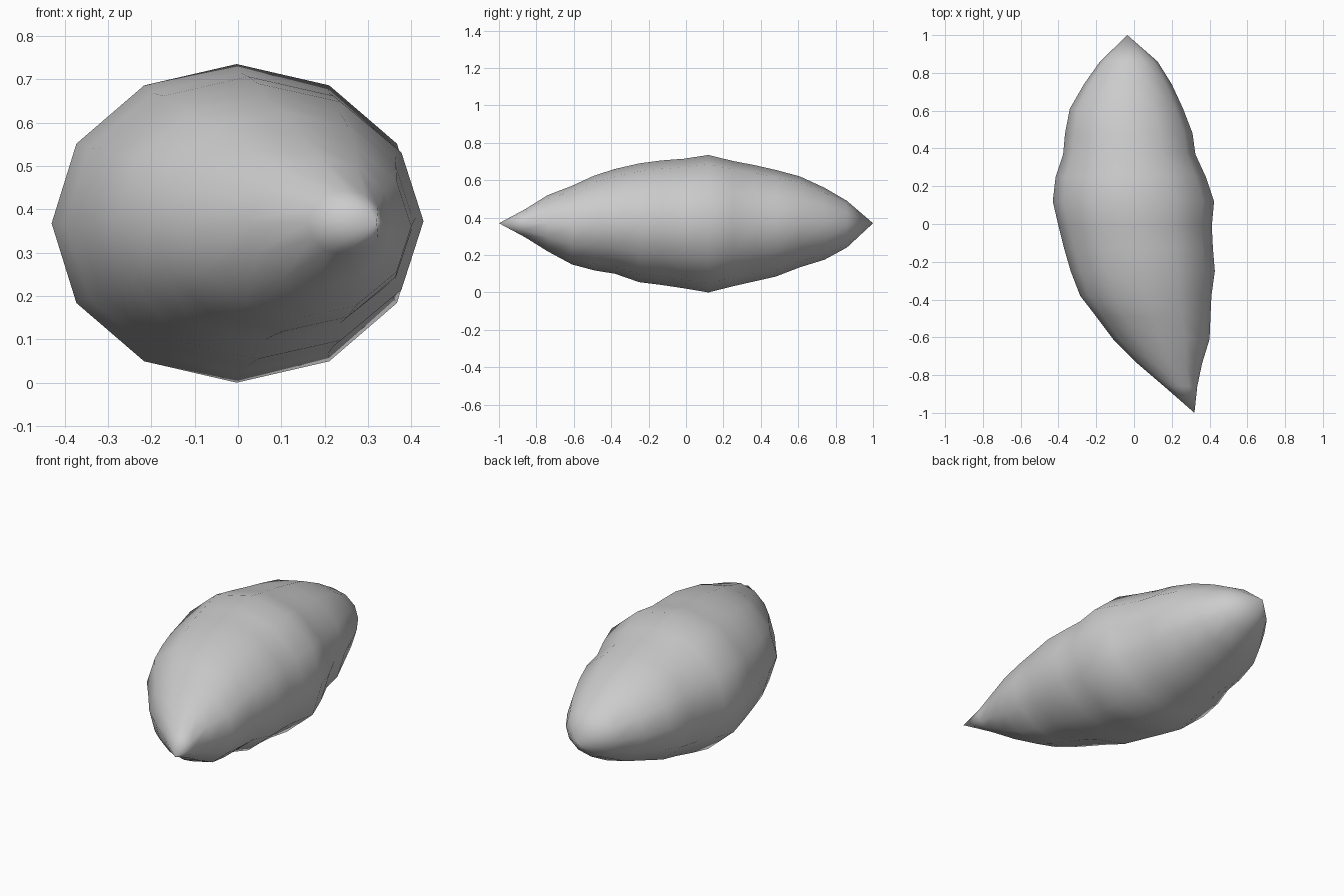
import bpy, bmesh, math

if "Cube" in bpy.data.objects:
    bpy.data.objects.remove(bpy.data.objects["Cube"])

# Cross-sections along the length: y, left x, right x, bottom z, top z
SECTIONS = [
    (-0.86, 0.16, 0.335, 0.295, 0.445),
    (-0.74, 0.02, 0.36, 0.22, 0.52),
    (-0.61, -0.11, 0.40, 0.15, 0.57),
    (-0.49, -0.20, 0.405, 0.118, 0.625),
    (-0.38, -0.285, 0.41, 0.10, 0.66),
    (-0.25, -0.335, 0.428, 0.055, 0.69),
    (-0.13, -0.37, 0.418, 0.04, 0.706),
    (-0.01, -0.40, 0.412, 0.022, 0.715),
    (0.12, -0.43, 0.424, 0.0, 0.735),
    (0.25, -0.415, 0.38, 0.033, 0.703),
    (0.37, -0.375, 0.325, 0.06, 0.68),
    (0.48, -0.365, 0.31, 0.085, 0.655),
    (0.61, -0.34, 0.26, 0.135, 0.62),
    (0.74, -0.265, 0.20, 0.175, 0.56),
    (0.86, -0.18, 0.125, 0.24, 0.49),
]
FRONT_TIP = (0.32, -1.0, 0.37)
BACK_TIP = (-0.035, 1.0, 0.37)
SIDES = 12

bm = bmesh.new()

# Twelve-sided elliptical rings
rings = []
for y, left, right, low, high in SECTIONS:
    cx, cz = (left + right) / 2, (low + high) / 2
    rx, rz = (right - left) / 2, (high - low) / 2
    ring = []
    for i in range(SIDES):
        a = math.tau * i / SIDES
        ring.append(bm.verts.new((cx + rx * math.cos(a), y, cz + rz * math.sin(a))))
    rings.append(ring)

# Skin between the rings, closed by the two points
for a, b in zip(rings, rings[1:]):
    for i in range(SIDES):
        j = (i + 1) % SIDES
        bm.faces.new((a[i], a[j], b[j], b[i]))
for ring, tip in ((rings[0], FRONT_TIP), (rings[-1], BACK_TIP)):
    point = bm.verts.new(tip)
    for i in range(SIDES):
        bm.faces.new((point, ring[i], ring[(i + 1) % SIDES]))

bmesh.ops.recalc_face_normals(bm, faces=bm.faces[:])
for face in bm.faces:
    face.smooth = True

mesh = bpy.data.meshes.new("pointed_stone")
bm.to_mesh(mesh)
bm.free()
bpy.context.collection.objects.link(bpy.data.objects.new("pointed_stone", mesh))
